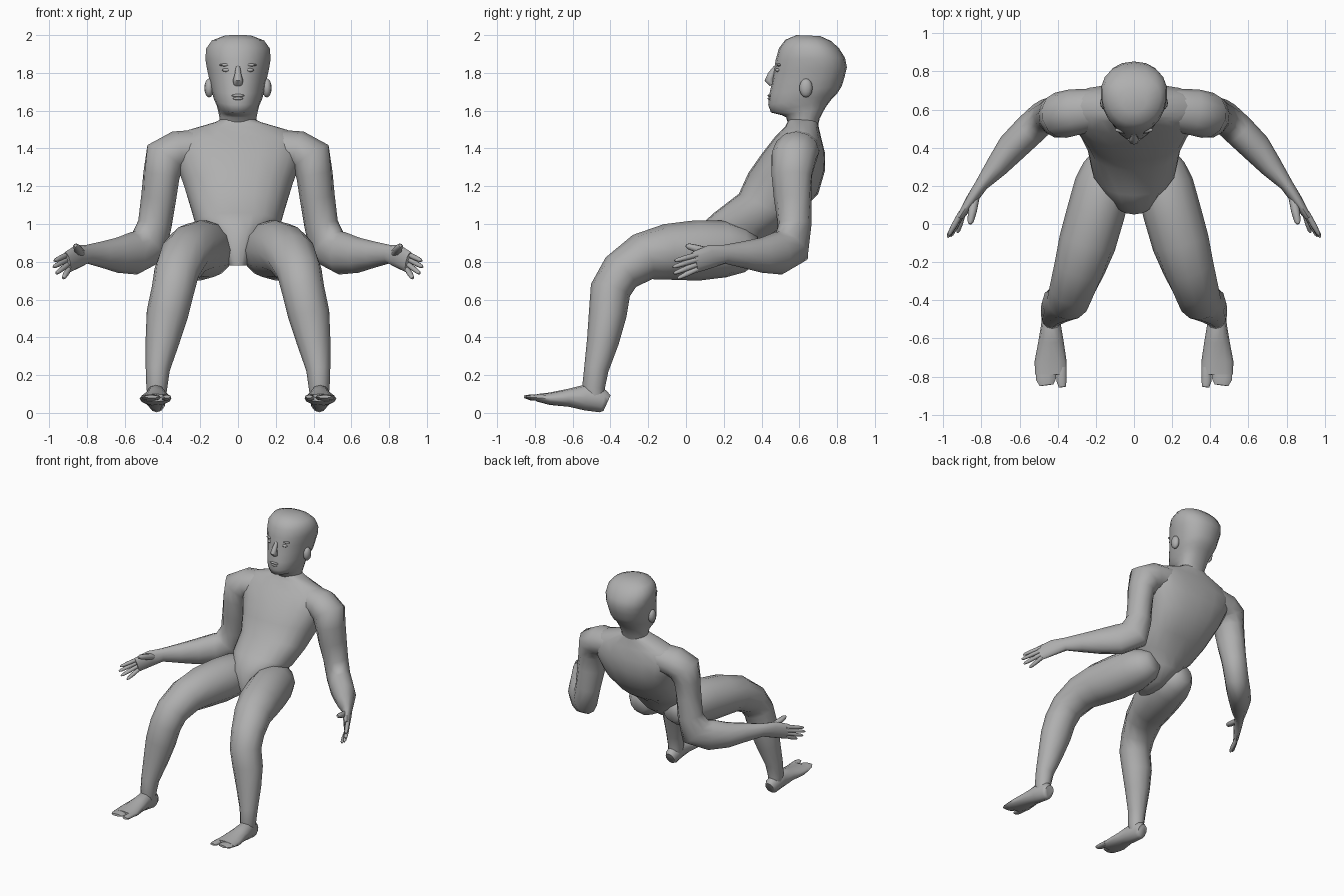
import bpy, bmesh, math
from mathutils import Vector, Matrix

grey = bpy.data.materials.new("dark_grey")
grey.diffuse_color = (0.43, 0.43, 0.43, 1)


def finish(name, bm, mirror):
    bmesh.ops.recalc_face_normals(bm, faces=bm.faces)
    me = bpy.data.meshes.new(name)
    bm.to_mesh(me)
    bm.free()
    me.materials.append(grey)
    ob = bpy.data.objects.new(name, me)
    bpy.context.collection.objects.link(ob)
    bpy.ops.object.select_all(action='DESELECT')
    ob.select_set(True)
    bpy.context.view_layer.objects.active = ob
    bpy.ops.object.shade_smooth_by_angle(angle=math.radians(60))
    if mirror:
        ob.modifiers.new("Mirror", 'MIRROR').use_mirror_merge = False
    return ob


def power(v, p):
    return math.copysign(abs(v) ** p, v)


def loft(name, rings, n, mirror=False, p=1.0, taper=0.0):
    """Skin rings given as (centre, half axis A, half axis B)."""
    bm = bmesh.new()
    loops = []
    for c, a, b in rings:
        loop = []
        for i in range(n):
            t = 2 * math.pi * i / n
            u, v = power(math.cos(t), p), power(math.sin(t), p)
            loop.append(bm.verts.new(c + a * u * (1 - taper * v) + b * v))
        loops.append(loop)
    for l0, l1 in zip(loops, loops[1:]):
        for i in range(n):
            j = (i + 1) % n
            bm.faces.new((l0[i], l0[j], l1[j], l1[i]))
    bm.faces.new(loops[0])
    bm.faces.new(loops[-1])
    return finish(name, bm, mirror)


def trunk(name, rows, n, p, taper):
    """Rings from front (y, z), back (y, z) and half width."""
    rings = []
    for fy, fz, by, bz, w in rows:
        f, b = Vector((0, fy, fz)), Vector((0, by, bz))
        rings.append(((f + b) / 2, Vector((w, 0, 0)), (f - b) / 2))
    return loft(name, rings, n, False, p, taper)


def limb(name, pts, ref, n=12, mirror=True, start=None):
    """Tube along (x, y, z, half width along ref, other half width);
    ref turns from start over the first rings."""
    cs = [Vector(q[:3]) for q in pts]
    ref = Vector(ref)
    start = Vector(start or ref)
    rings = []
    for i, q in enumerate(pts):
        r = start.lerp(ref, min(i / 7, 1))
        t = (cs[min(i + 1, len(cs) - 1)] - cs[max(i - 1, 0)]).normalized()
        side = (r - t * r.dot(t)).normalized()
        rings.append((cs[i], side * q[3], t.cross(side) * q[4]))
    return loft(name, rings, n, mirror)


def blob(name, loc, size, mirror):
    bm = bmesh.new()
    m = Matrix.Translation(loc) @ Matrix.Diagonal((*size, 1))
    bmesh.ops.create_uvsphere(bm, u_segments=12, v_segments=8, radius=1, matrix=m)
    return finish(name, bm, mirror)


# Torso, crotch to neck base
trunk("torso", [
    (0.07, 0.78, 0.30, 0.78, 0.05),
    (0.05, 0.97, 0.41, 0.86, 0.14),
    (0.15, 1.06, 0.45, 0.94, 0.225),
    (0.28, 1.16, 0.57, 1.02, 0.25),
    (0.33, 1.27, 0.70, 1.16, 0.29),
    (0.40, 1.37, 0.735, 1.28, 0.33),
    (0.47, 1.46, 0.735, 1.38, 0.36),
    (0.525, 1.515, 0.715, 1.46, 0.28),
    (0.54, 1.545, 0.70, 1.525, 0.13),
    (0.545, 1.56, 0.695, 1.56, 0.08)], 20, 0.85, 0.05)

# Neck and head
trunk("head", [
    (0.555, 1.48, 0.69, 1.48, 0.09),
    (0.53, 1.565, 0.708, 1.56, 0.098),
    (0.51, 1.575, 0.74, 1.62, 0.105),
    (0.45, 1.59, 0.77, 1.66, 0.112),
    (0.435, 1.63, 0.80, 1.69, 0.127),
    (0.442, 1.69, 0.825, 1.73, 0.142),
    (0.455, 1.75, 0.84, 1.78, 0.152),
    (0.465, 1.81, 0.852, 1.83, 0.164),
    (0.475, 1.87, 0.842, 1.88, 0.173),
    (0.492, 1.93, 0.81, 1.93, 0.168),
    (0.525, 1.975, 0.77, 1.968, 0.138),
    (0.585, 2.0, 0.71, 1.995, 0.07)], 20, 0.92, 0.12)

# Face details
limb("nose", [
    (0, 0.475, 1.83, 0.012, 0.012),
    (0, 0.452, 1.79, 0.018, 0.020),
    (0, 0.440, 1.76, 0.028, 0.024),
    (0, 0.455, 1.738, 0.022, 0.014)], (1, 0, 0), 8, False)
blob("upper_lip", (0, 0.444, 1.68), (0.034, 0.012, 0.008), False)
blob("lower_lip", (0, 0.444, 1.664), (0.028, 0.012, 0.008), False)
blob("eyes", (0.06, 0.486, 1.815), (0.024, 0.013, 0.010), True)
blob("brows", (0.06, 0.493, 1.842), (0.040, 0.014, 0.008), True)
blob("ears", (0.153, 0.635, 1.72), (0.025, 0.035, 0.05), True)

# Arms: inside chest, shoulder, elbow, wrist, palm
across = (0.75, 0.66, 0)
limb("arms", [
    (0.20, 0.60, 1.40, 0.11, 0.10),
    (0.32, 0.585, 1.385, 0.122, 0.108),
    (0.385, 0.57, 1.35, 0.122, 0.118),
    (0.405, 0.56, 1.26, 0.112, 0.095),
    (0.42, 0.565, 1.14, 0.103, 0.09),
    (0.44, 0.575, 1.00, 0.09, 0.09),
    (0.475, 0.56, 0.88, 0.085, 0.12),
    (0.55, 0.49, 0.845, 0.085, 0.115),
    (0.64, 0.40, 0.835, 0.08, 0.093),
    (0.72, 0.30, 0.838, 0.06, 0.07),
    (0.80, 0.205, 0.84, 0.035, 0.05),
    (0.85, 0.13, 0.828, 0.03, 0.062),
    (0.905, 0.045, 0.797, 0.02, 0.057)], across, start=(0, 1, 0))

# Fingers and thumb
fingers = [((0.905, 0.06, 0.837), (0.972, -0.06, 0.805)),
           ((0.905, 0.06, 0.812), (0.977, -0.07, 0.772)),
           ((0.90, 0.06, 0.787), (0.962, -0.065, 0.738)),
           ((0.895, 0.06, 0.762), (0.925, -0.045, 0.712)),
           ((0.83, 0.15, 0.842), (0.86, 0.0, 0.886))]
for k, (a, b) in enumerate(fingers):
    a, b = Vector(a), Vector(b)
    r = 0.015 if k < 4 else 0.023
    limb("thumbs" if k == 4 else f"fingers_{k + 1}",
         [(*a, r, r), (*a.lerp(b, 0.55), r, r * 0.95),
          (*a.lerp(b, 0.9), r * 0.75, r * 0.7), (*b, r * 0.35, r * 0.35)], across, 8)

# Legs: hip, knee, ankle
limb("legs", [
    (0.14, 0.38, 0.87, 0.07, 0.07),
    (0.145, 0.31, 0.865, 0.12, 0.12),
    (0.16, 0.21, 0.868, 0.15, 0.15),
    (0.20, 0.06, 0.86, 0.152, 0.16),
    (0.245, -0.10, 0.852, 0.15, 0.148),
    (0.285, -0.23, 0.825, 0.135, 0.128),
    (0.325, -0.345, 0.745, 0.12, 0.112),
    (0.345, -0.40, 0.65, 0.113, 0.108),
    (0.375, -0.415, 0.52, 0.11, 0.10),
    (0.40, -0.44, 0.38, 0.09, 0.085),
    (0.425, -0.475, 0.23, 0.064, 0.065),
    (0.43, -0.49, 0.13, 0.055, 0.06),
    (0.43, -0.48, 0.06, 0.045, 0.05)], (1, 0, 0))

# Feet
limb("feet", [
    (0.43, -0.418, 0.052, 0.036, 0.045),
    (0.43, -0.44, 0.062, 0.048, 0.061),
    (0.435, -0.53, 0.083, 0.052, 0.07),
    (0.435, -0.62, 0.08, 0.067, 0.048),
    (0.437, -0.72, 0.075, 0.084, 0.033),
    (0.437, -0.79, 0.08, 0.082, 0.02)], (1, 0, 0))
for name, x, y, r in (("big_toes", 0.38, -0.855, 0.026),
                      ("small_toes", 0.462, -0.845, 0.052)):
    limb(name, [(x, -0.75, 0.078, r, 0.018), (x, y + 0.03, 0.082, r, 0.016),
                (x - 0.004, y, 0.086, r * 0.7, 0.008)], (1, 0, 0), 10)
